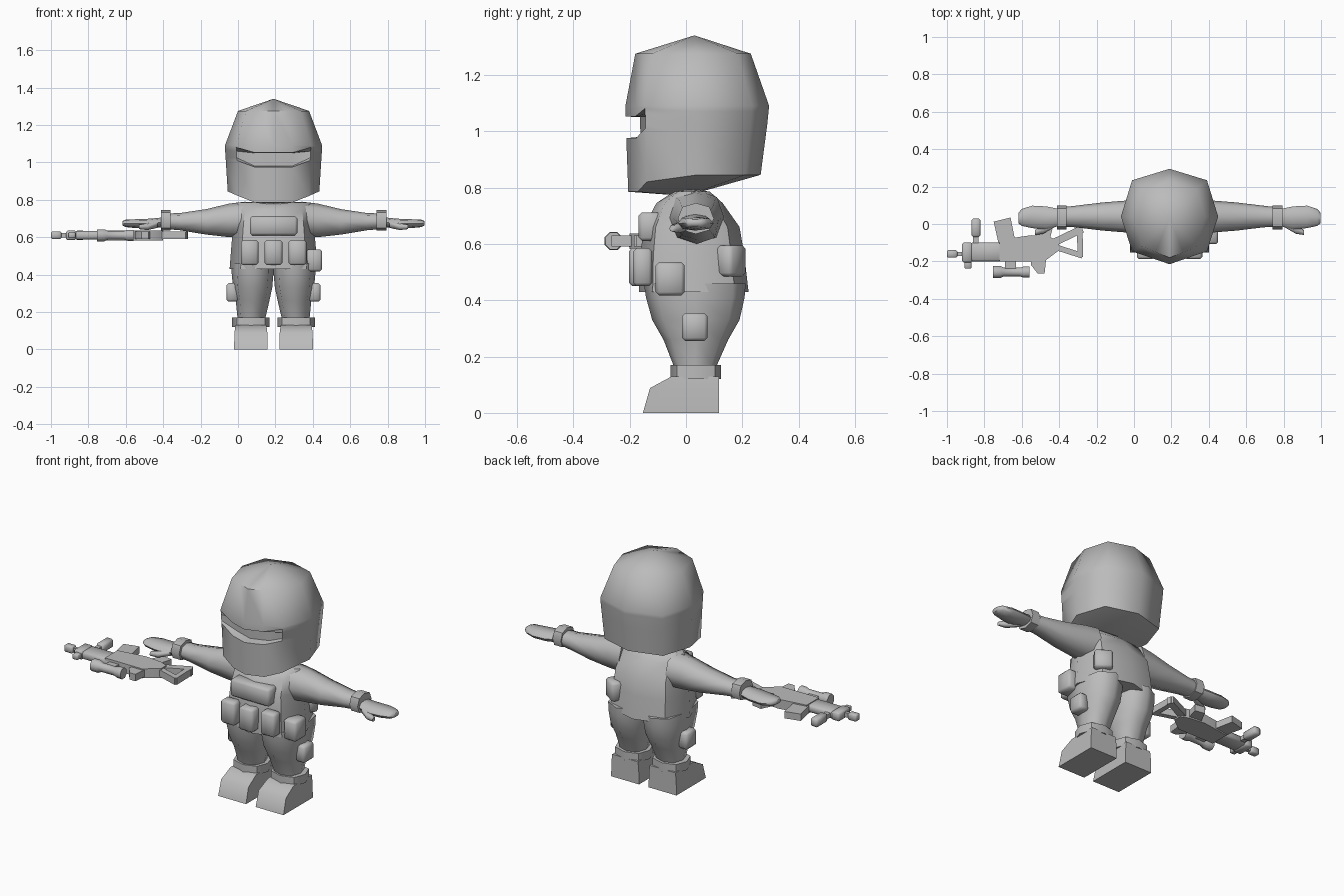
import bpy, bmesh, math
from mathutils import Vector, Matrix

if "Cube" in bpy.data.objects:
    bpy.data.objects.remove(bpy.data.objects["Cube"])

CX = 0.19  # the figure stands right of centre, the gun fills the left
grey = bpy.data.materials.new("plain_grey")
grey.diffuse_color = (0.5, 0.5, 0.5, 1)
grey.use_nodes = True
grey.node_tree.nodes["Principled BSDF"].inputs["Base Color"].default_value = grey.diffuse_color

OCT = [(0, -1), (.75, -.75), (1, 0), (.75, .75), (0, 1), (-.75, .75), (-1, 0), (-.75, -.75)]


def finish(name, bm, angle=60):
    bmesh.ops.recalc_face_normals(bm, faces=bm.faces)
    me = bpy.data.meshes.new(name)
    bm.to_mesh(me)
    bm.free()
    me.materials.append(grey)
    ob = bpy.data.objects.new(name, me)
    bpy.context.collection.objects.link(ob)
    bpy.ops.object.select_all(action='DESELECT')
    ob.select_set(True)
    bpy.context.view_layer.objects.active = ob
    bpy.ops.object.shade_smooth_by_angle(angle=math.radians(angle))
    return ob


def loft(name, rings, start=None, end=None, angle=60):
    """Skin a list of point rings, closed by a pole point or a flat cap."""
    bm = bmesh.new()
    rows = [[bm.verts.new(p) for p in r] for r in rings]
    n = len(rows[0])
    for a, b in zip(rows, rows[1:]):
        for i in range(n):
            j = (i + 1) % n
            bm.faces.new((a[i], a[j], b[j], b[i]))
    for row, pole in ((rows[0], start), (rows[-1], end)):
        if pole is None:
            bm.faces.new(row)
        else:
            v = bm.verts.new(pole)
            for i in range(n):
                bm.faces.new((row[i], row[(i + 1) % n], v))
    return finish(name, bm, angle)


def flat_ring(z, xc, rx, yf, yb):
    return [(xc + rx * u, (yf + yb) / 2 + (yb - yf) / 2 * v, z) for u, v in OCT]


def arm_ring(s, x, zc, rz, yc, ry):
    return [(CX + s * x, yc + ry * u, zc + rz * v) for u, v in OCT]


def box(name, lo, hi, bevel=0.012, turn=0):
    lo, hi = Vector(lo), Vector(hi)
    bm = bmesh.new()
    bmesh.ops.create_cube(bm, size=1)
    bmesh.ops.scale(bm, vec=hi - lo, verts=bm.verts)
    if bevel:
        bmesh.ops.bevel(bm, geom=bm.edges[:], offset=bevel, segments=1, affect='EDGES')
    bmesh.ops.rotate(bm, matrix=Matrix.Rotation(turn, 3, 'Z'), verts=bm.verts)
    bmesh.ops.translate(bm, vec=(lo + hi) / 2, verts=bm.verts)
    return finish(name, bm, 50)


def plate(name, pts, z0=.585, z1=.635):
    return loft(name, [[(x, y, z) for x, y in pts] for z in (z0, z1)], angle=40)


def bar(name, a, b, w=.03):
    a, b = Vector(a), Vector(b)
    d = (b - a).normalized() * w / 2
    n = Vector((-d.y, d.x))
    plate(name, [a - d - n, b + d - n, b + d + n, a - d + n], .59, .63)


# Hooded head: front columns can sit lower and deeper to form the eye slot
def head_ring(z_mid, z_corner, z_side, rx, yf, yb, inset=0):
    yc = .04
    c = .77 * rx
    y_corner = yc + (yf - yc) * .73
    y_back = yc + (yb - yc) * .76
    y_mid = yf + (y_corner - yf) * .5
    half = [(.1, y_mid + inset, z_mid), (c, y_corner, z_corner), (rx, yc, z_side), (c, y_back, z_side)]
    if rx < .2:
        half[0] = (c / 2, y_mid, z_mid)
    pts = [(0, yf + inset, z_mid)] + half + [(0, yb, z_side)]
    pts += [(-x, y, z) for x, y, z in reversed(half)]
    return [(CX + x, y, z) for x, y, z in pts]


loft("head", [
    head_ring(1.275, 1.275, 1.275, .19, -.18, .23),
    head_ring(1.09, 1.09, 1.09, .26, -.215, .295),
    head_ring(1.052, 1.08, 1.07, .259, -.215, .293),
    head_ring(1.05, 1.06, 1.05, .258, -.213, .291, .05),
    head_ring(.98, 1.025, 1.02, .256, -.212, .288, .05),
    head_ring(.975, 1.01, .99, .254, -.212, .284),
    head_ring(.785, .82, .845, .245, -.205, .265),
], (CX, .03, 1.34), (CX, 0, .77))

# Vest and its pouches
loft("vest", [
    flat_ring(.43, CX, .235, -.167, .222),
    flat_ring(.56, CX, .225, -.162, .207),
    flat_ring(.66, CX, .215, -.15, .19),
    flat_ring(.745, CX, .205, -.105, .13),
    flat_ring(.785, CX, .195, -.045, .085),
], end=(CX, .03, .795), angle=50)
box("chest_pouch", (CX - .127, -.168, .61), (CX + .127, -.08, .712))
for i, y in ((-1, -.188), (0, -.203), (1, -.188)):
    x = CX + i * .128
    box("front_pouch", (x - .047, y, .45), (x + .047, -.12, .585))
box("hip_pouch", (.365, -.108, .417), (.45, -.005, .535))
box("back_pouch", (.30, .125, .485), (.40, .195, .595), turn=math.radians(-35))

for s in (-1, 1):
    # Trouser leg, cuff, boot and thigh pouch
    lx = CX + s * .112
    loft("trouser_leg", [
        flat_ring(.46, lx, .112, -.15, .212),
        flat_ring(.41, lx, .112, -.142, .208),
        flat_ring(.33, lx, .105, -.12, .19),
        flat_ring(.26, lx, .09, -.08, .15),
        flat_ring(.17, lx + s * .006, .075, -.045, .11),
    ])
    bx = CX + s * .121
    loft("boot_cuff", [flat_ring(z, bx, .1, -.055, .125) for z in (.12, .17)], angle=50)
    loft("boot", [[(bx + u * w, y, z) for u, y, z in (
        (-1, yf, zf), (1, yf, zf), (1, ym, zm), (1, .118, zb), (-1, .118, zb), (-1, ym, zm))]
        for w, yf, zf, ym, zm, zb in (
            (.09, -.153, 0, -.05, 0, 0),
            (.088, -.128, .088, -.062, .088, .088),
            (.083, -.05, .13, -.0, .13, .13))], angle=50)
    px = CX + s * .22
    box("thigh_pouch", (px - .032, -.015, .255), (px + .032, .077, .355))

    # Sleeve, glove cuff, glove and thumb
    loft("sleeve", [arm_ring(s, *r) for r in (
        (.15, .695, .095, .035, .1),
        (.235, .69, .09, .04, .085),
        (.36, .682, .068, .04, .075),
        (.5, .683, .046, .04, .058),
        (.57, .685, .042, .038, .052))])
    loft("glove_cuff", [arm_ring(s, x, .69, .055, .035, .064) for x in (.55, .603)], angle=50)
    loft("glove", [arm_ring(s, *r) for r in (
        (.59, .68, .026, .035, .045),
        (.66, .673, .026, .032, .062),
        (.735, .672, .024, .038, .06),
        (.79, .674, .02, .035, .045),
        (.808, .675, .012, .032, .028))])
    loft("thumb", [arm_ring(s, *r) for r in (
        (.62, .668, .018, .0, .02),
        (.675, .656, .018, -.028, .024),
        (.72, .655, .012, -.046, .013))])

# Rifle lying flat beside the hand
box("muzzle", (-1, -.18, .59), (-.945, -.14, .63), .006)
box("barrel", (-.95, -.17, .597), (-.9, -.15, .623), 0)
box("front_block", (-.92, -.205, .585), (-.865, -.1, .635), .008)
box("front_fin", (-.905, -.238, .595), (-.87, -.19, .625), .004)
box("front_grip_stem", (-.862, -.12, .597), (-.832, -.06, .623), 0)
box("front_grip", (-.87, -.07, .585), (-.82, .03, .635), .01)
box("handguard", (-.875, -.2, .588), (-.63, -.1, .632), .01)
plate("magazine", [(-.75, .012), (-.66, .035), (-.635, -.09), (-.725, -.1)], .59, .63)
plate("receiver", [(-.72, -.085), (-.55, -.06), (-.45, -.07), (-.4, -.09),
                   (-.4, -.14), (-.48, -.2), (-.72, -.2)], .582, .637)
plate("rear_sight", [(-.55, -.19), (-.47, -.19), (-.478, -.265), (-.515, -.265), (-.55, -.22)], .59, .63)
plate("pistol_grip", [(-.53, -.07), (-.45, -.08), (-.43, .0), (-.49, .01)], .59, .63)
bar("stock_top", (-.42, -.095), (-.295, -.035), .04)
bar("stock_bottom", (-.4, -.13), (-.29, -.165))
bar("stock_butt", (-.29, -.035), (-.287, -.162))
box("scope_mount", (-.69, -.24, .597), (-.63, -.19, .623), 0)
loft("scope", [[(x, -.257 + r * math.cos(a), .61 + r * math.sin(a))
                for a in (math.tau * k / 8 + math.pi / 8 for k in range(8))]
               for x, r in ((-.755, .035), (-.715, .035), (-.695, .025), (-.61, .025), (-.59, .032), (-.56, .032))],
     angle=50)
